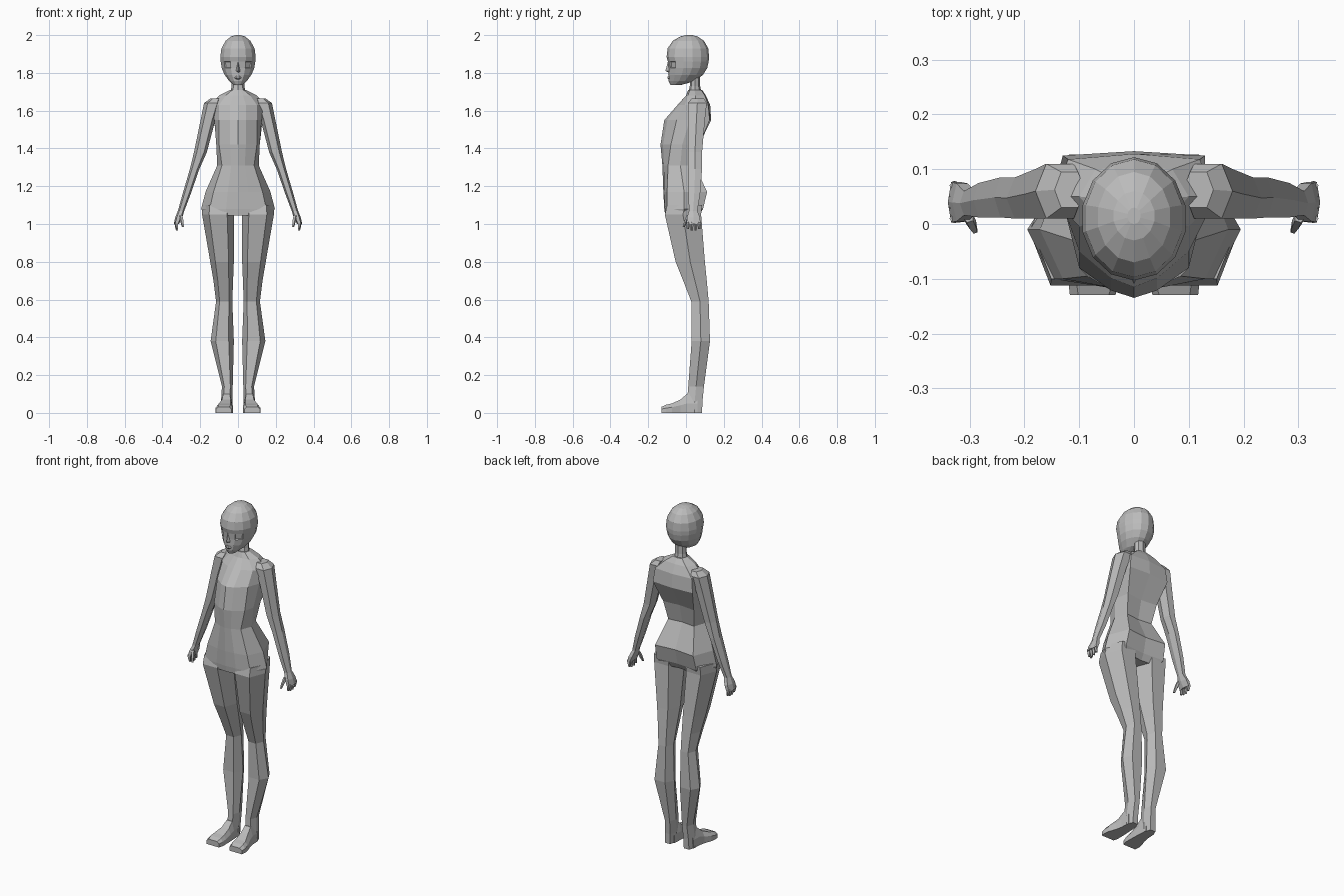
import bpy, bmesh, math
from mathutils import Vector

cube = bpy.data.objects.get("Cube")
if cube:
    bpy.data.objects.remove(cube)

grey = bpy.data.materials.new("matte grey")
grey.use_nodes = True
tone = (0.5, 0.5, 0.5, 1)
grey.diffuse_color = tone
grey.node_tree.nodes["Principled BSDF"].inputs["Base Color"].default_value = tone


def loft(name, rings, mirror=False, detail=None):
    """Skin a stack of equal-sized point rings and cap both ends."""
    bm = bmesh.new()
    loops = [[bm.verts.new(p) for p in ring] for ring in rings]
    for a, b in zip(loops, loops[1:]):
        for i in range(len(a)):
            j = (i + 1) % len(a)
            bm.faces.new((a[i], a[j], b[j], b[i]))
    bm.faces.new(loops[0][::-1])
    bm.faces.new(loops[-1])
    bmesh.ops.recalc_face_normals(bm, faces=bm.faces)
    if detail:
        detail(bm)
    mesh = bpy.data.meshes.new(name)
    bm.to_mesh(mesh)
    bm.free()
    mesh.materials.append(grey)
    obj = bpy.data.objects.new(name, mesh)
    bpy.context.collection.objects.link(obj)
    if mirror:
        mod = obj.modifiers.new("mirror", 'MIRROR')
        mod.use_clip = False
    return obj


def limb_ring(z, inner, outer, front, back):
    """Six-sided limb section: flat front and back, pointed sides."""
    w, mid = outer - inner, (front + back) / 2
    a, b = inner + w * 0.22, outer - w * 0.22
    return [(a, front, z), (b, front, z), (outer, mid, z),
            (b, back, z), (a, back, z), (inner, mid, z)]


def torso_ring(z, front, wf, yf, side, ys, wb, yb, spine):
    half = [(wf * 0.42, front * 0.75 + yf * 0.25), (wf, yf), (side, ys), (wb, yb)]
    pts = [(0, front)] + half + [(0, spine)] + [(-x, y) for x, y in half[::-1]]
    return [(x, y, z) for x, y in pts]


def head_ring(z, w, front, back, n=14):
    mid, r = (front + back) / 2, (back - front) / 2
    return [(w * math.sin(t), mid - r * math.cos(t), z)
            for t in (math.tau * i / n for i in range(n))]


def rod(name, a, b, r0, r1):
    """Short tapered finger between two points."""
    rings = []
    for p, r in ((a, r0), ((Vector(a) + Vector(b)) / 2, r0), (b, r1)):
        rings.append([(p[0] + r * math.cos(t), p[1] + r * math.sin(t), p[2])
                      for t in (math.tau * i / 5 for i in range(5))])
    loft(name, rings, mirror=True)


# Torso from hips to base of neck
loft("torso", [torso_ring(*r) for r in (
    (1.045, -.11, .14, -.10, .18, -.01, .11, .07, .06),
    (1.08, -.115, .15, -.10, .195, -.01, .13, .09, .08),
    (1.17, -.12, .13, -.10, .172, -.01, .125, .112, .10),
    (1.31, -.125, .085, -.095, .11, -.03, .085, .045, .035),
    (1.42, -.135, .10, -.08, .115, -.02, .10, .07, .06),
    (1.55, -.115, .10, -.05, .125, .02, .13, .125, .133),
    (1.63, -.045, .10, -.005, .15, .05, .12, .118, .128),
    (1.68, 0, .065, .01, .10, .05, .07, .10, .105),
    (1.71, .012, .03, .02, .04, .045, .03, .08, .085))])

# Neck
loft("neck", [head_ring(1.68, .042, .01, .085, 8),
              head_ring(1.73, .034, .02, .075, 8),
              head_ring(1.79, .034, .02, .075, 8)])


# Head with recessed eye sockets
def sockets(bm):
    for side in (-1, 1):
        spot = Vector((side * .042, -.085, 1.842))
        face = min(bm.faces, key=lambda f: (f.calc_center_median() - spot).length)
        bmesh.ops.inset_individual(bm, faces=[face], thickness=.005, depth=-.006)


loft("head", [head_ring(*r) for r in (
    (1.735, .022, -.082, -.03),
    (1.757, .048, -.092, .05),
    (1.79, .073, -.094, .09),
    (1.825, .088, -.093, .112),
    (1.86, .094, -.096, .12),
    (1.885, .096, -.103, .122),
    (1.93, .09, -.097, .118),
    (1.97, .067, -.07, .095),
    (1.993, .038, -.03, .06),
    (2.0, .012, 0, .03))], detail=sockets)

# Nose and lips
loft("nose", [[(-w, -.085, z), (w, -.085, z), (0, tip, z)] for z, w, tip in (
    (1.802, .013, -.092), (1.81, .014, -.109), (1.86, .006, -.096))])
loft("lips", [[(-w, -.085, z), (w, -.085, z), (w * .4, tip, z), (-w * .4, tip, z)]
              for z, w, tip in ((1.766, .012, -.093), (1.774, .022, -.099),
                                (1.784, .012, -.096))])

# Legs, mirrored
loft("leg", [limb_ring(*r) for r in (
    (1.10, .02, .188, -.10, .085),
    (1.05, .02, .19, -.112, .08),
    (.80, .022, .147, -.055, .10),
    (.70, .026, .13, -.015, .11),
    (.59, .03, .116, .028, .12),
    (.38, .022, .145, .03, .127),
    (.14, .028, .085, .012, .095),
    (.06, .03, .09, .005, .087),
    (0, .032, .092, .005, .085))], mirror=True)

# Feet, mirrored
loft("foot", [[(a, y, 0), (b, y, 0), (b, y, low), (b - .015, y, top),
               (a + .012, y, top), (a, y, low)] for y, a, b, low, top in (
    (.06, .033, .09, .05, .10),
    (.005, .03, .093, .05, .10),
    (-.03, .028, .10, .04, .07),
    (-.075, .027, .116, .03, .05),
    (-.105, .027, .12, .025, .043),
    (-.13, .034, .117, .02, .032))], mirror=True)

# Arms, mirrored
loft("arm", [limb_ring(*r) for r in (
    (1.665, .09, .145, .03, .095),
    (1.64, .09, .18, .01, .11),
    (1.55, .12, .198, .01, .10),
    (1.38, .165, .233, .01, .085),
    (1.29, .205, .255, .012, .085),
    (1.16, .25, .293, .012, .075),
    (1.07, .284, .318, .016, .06))], mirror=True)

# Hands, mirrored
loft("palm", [limb_ring(*r) for r in (
    (1.07, .284, .318, .016, .06),
    (1.035, .295, .332, .005, .074),
    (1.0, .312, .34, .003, .077))], mirror=True)
for i, name in enumerate(("index", "middle", "ring", "little")):
    y = .01 + i * .02
    drop = .965 + (.008 if i in (0, 3) else 0)
    rod(name + "_finger", (.328, y, 1.01), (.322, y, drop), .009, .006)
rod("thumb", (.302, .012, 1.045), (.291, -.012, .985), .01, .006)
